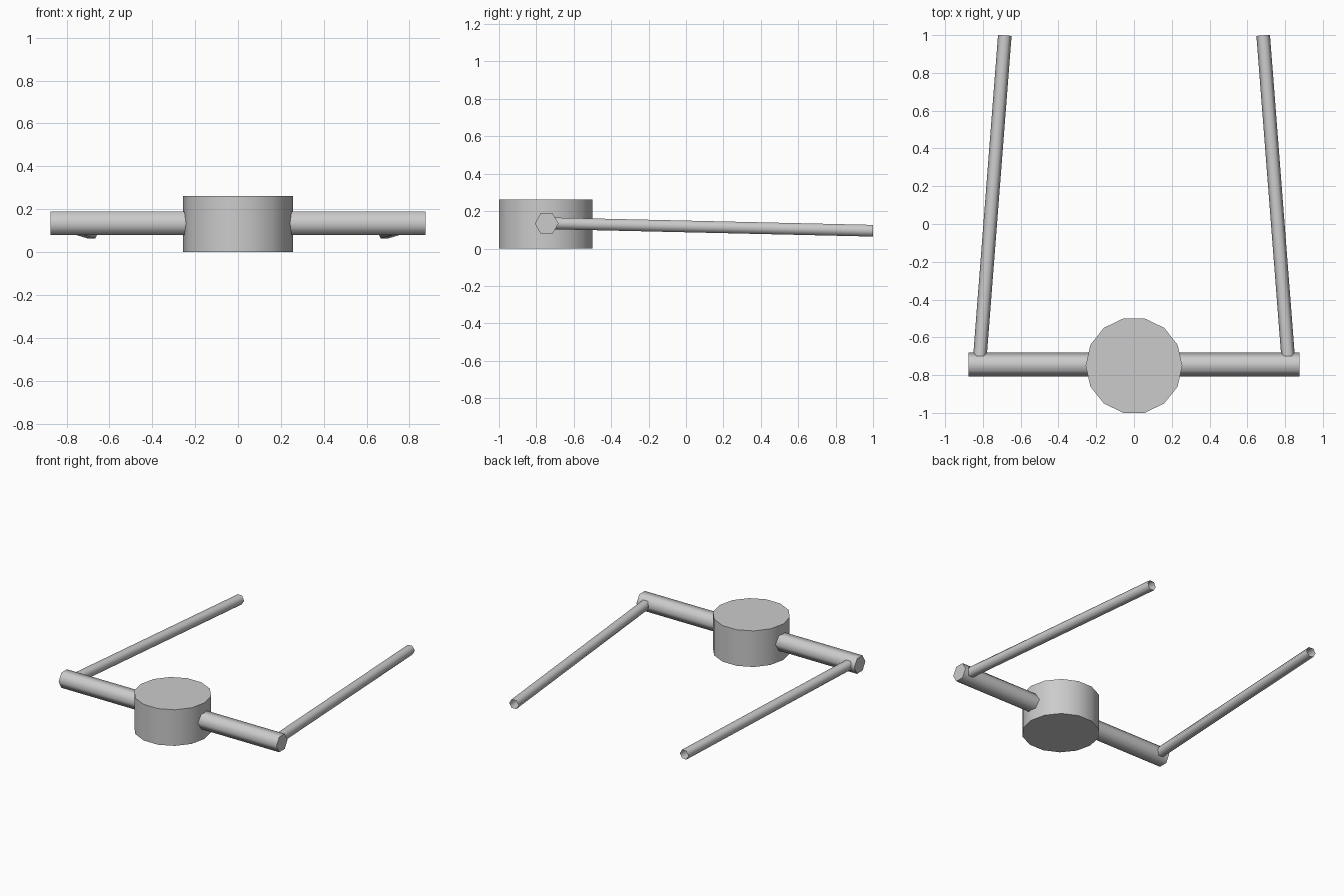
import bpy, math
from mathutils import Vector

if "Cube" in bpy.data.objects:
    bpy.data.objects.remove(bpy.data.objects["Cube"])

grey = bpy.data.materials.new("light grey")
grey.diffuse_color = (0.6, 0.6, 0.6, 1)
grey.use_nodes = True
grey.node_tree.nodes["Principled BSDF"].inputs["Base Color"].default_value = grey.diffuse_color


def rod(name, start, end, radius, sides, caps=True):
    """Prism between two points, with corners pointing sideways."""
    a, b = Vector(start), Vector(end)
    axis = (b - a).normalized()
    # keep one pair of corners level with the ground
    if abs(axis.z) > 0.9:
        u = Vector((1, 0, 0))
    else:
        u = axis.cross(Vector((0, 0, 1))).normalized()
    v = axis.cross(u)
    ring = [radius * (math.cos(t) * u + math.sin(t) * v)
            for t in (math.tau * i / sides for i in range(sides))]
    verts = [a + p for p in ring] + [b + p for p in ring]
    faces = [(i, (i + 1) % sides, sides + (i + 1) % sides, sides + i)
             for i in range(sides)]
    if caps:
        faces += [tuple(reversed(range(sides))), tuple(range(sides, 2 * sides))]
    mesh = bpy.data.meshes.new(name)
    mesh.from_pydata(verts, [], faces)
    mesh.materials.append(grey)
    obj = bpy.data.objects.new(name, mesh)
    bpy.context.collection.objects.link(obj)
    bpy.ops.object.select_all(action='DESELECT')
    obj.select_set(True)
    bpy.context.view_layer.objects.active = obj
    bpy.ops.object.shade_smooth_by_angle(angle=math.radians(70))
    return obj


# Round hub and the cross bar running through it
rod("hub", (0, -0.75, 0), (0, -0.75, 0.262), 0.256, 14)
rod("cross_bar", (-0.875, -0.745, 0.134), (0.875, -0.745, 0.134), 0.0635, 6)

# Slim side rods, open at the ends, converging and dropping towards the back
for side, s in (("left", -1), ("right", 1)):
    rod(side + "_rod", (s * 0.819, -0.745, 0.135), (s * 0.684, 0.998, 0.095),
        0.036, 6, caps=False)
